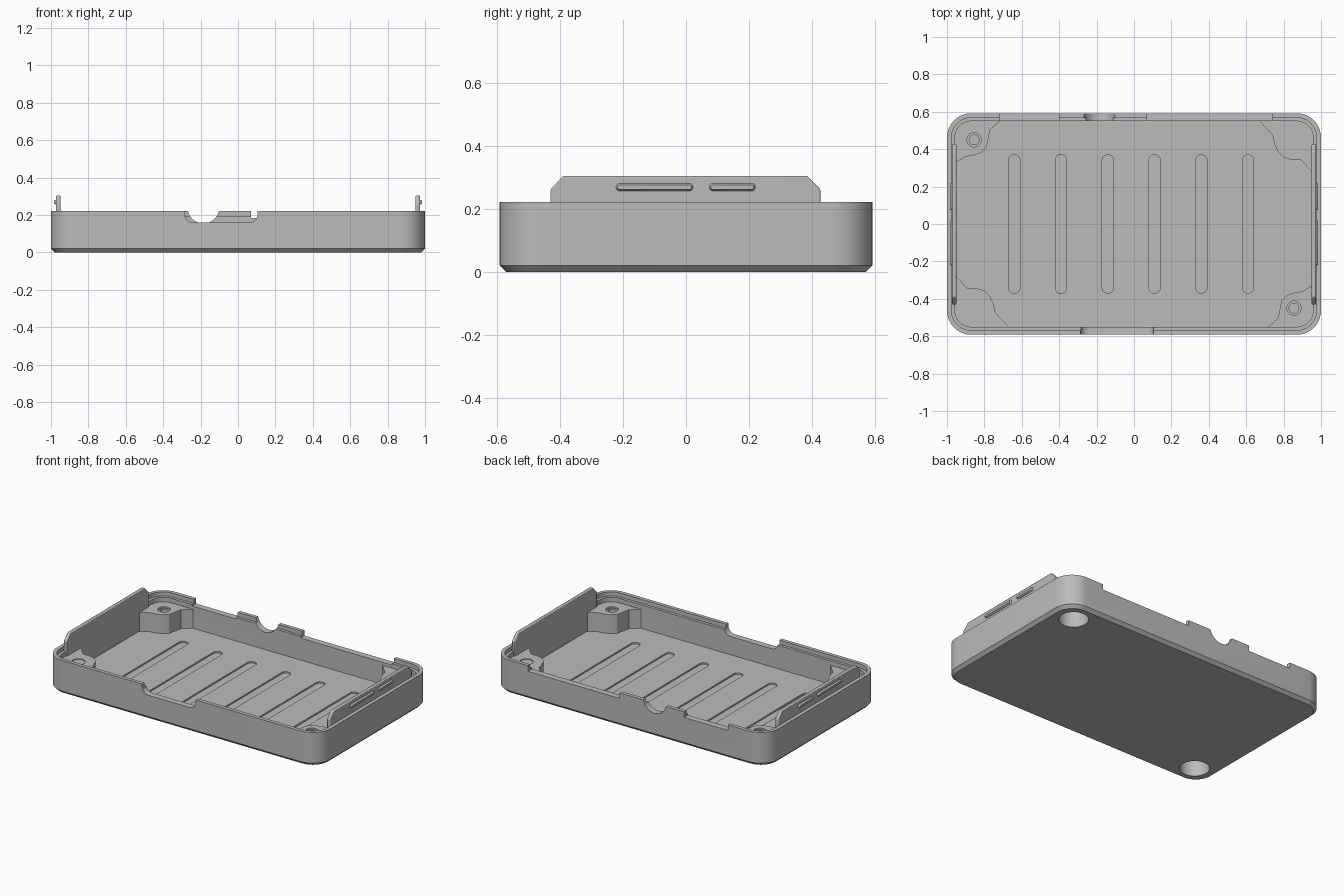
import bpy
import bmesh
from math import cos, sin, pi, radians

cube = bpy.data.objects.get("Cube")
if cube:
    bpy.data.objects.remove(cube, do_unlink=True)

grey = bpy.data.materials.new("plain grey")
grey.use_nodes = True
COLOUR = (0.5, 0.5, 0.5, 1)
grey.diffuse_color = COLOUR
grey.node_tree.nodes["Principled BSDF"].inputs["Base Color"].default_value = COLOUR

HX, HY, TOP, FLOOR, RADIUS = 1.0, 0.592, 0.222, 0.04, 0.13


def finish(name, bm):
    bmesh.ops.recalc_face_normals(bm, faces=bm.faces)
    mesh = bpy.data.meshes.new(name)
    bm.to_mesh(mesh)
    bm.free()
    mesh.materials.append(grey)
    obj = bpy.data.objects.new(name, mesh)
    bpy.context.collection.objects.link(obj)
    return obj


def rounded(hx, hy, r, cx=0, cy=0, steps=10):
    """Outline of a rounded rectangle."""
    pts = []
    for k, (sx, sy) in enumerate([(1, 1), (-1, 1), (-1, -1), (1, -1)]):
        for i in range(steps + 1):
            a = (k + i / steps) * pi / 2
            pts.append((cx + sx * (hx - r) + r * cos(a), cy + sy * (hy - r) + r * sin(a)))
    return pts


def loft(name, rings):
    """Skin a list of equal 3D rings and cap both ends."""
    bm = bmesh.new()
    loops = [[bm.verts.new(p) for p in ring] for ring in rings]
    n = len(loops[0])
    for a, b in zip(loops, loops[1:]):
        for i in range(n):
            j = (i + 1) % n
            bm.faces.new((a[i], a[j], b[j], b[i]))
    bm.faces.new(loops[0])
    bm.faces.new(loops[-1])
    return finish(name, bm)


def prism(name, pts, lo, hi, axis="z"):
    place = {"x": lambda a, b, h: (h, a, b),
             "y": lambda a, b, h: (a, h, b),
             "z": lambda a, b, h: (a, b, h)}[axis]
    return loft(name, [[place(a, b, h) for a, b in pts] for h in (lo, hi)])


def box(name, x0, x1, y0, y1, z0, z1):
    return prism(name, [(x0, y0), (x1, y0), (x1, y1), (x0, y1)], z0, z1)


def disc(x, y, r, steps=32):
    return [(x + r * cos(2 * pi * i / steps), y + r * sin(2 * pi * i / steps)) for i in range(steps)]


def cut(obj, cutters):
    """Subtract the cutters, then discard them."""
    for c in cutters:
        mod = obj.modifiers.new("cut", "BOOLEAN")
        mod.operation, mod.solver, mod.object = "DIFFERENCE", "EXACT", c
    graph = bpy.context.evaluated_depsgraph_get()
    mesh = bpy.data.meshes.new_from_object(obj.evaluated_get(graph))
    obj.modifiers.clear()
    obj.data = mesh
    for c in cutters:
        bpy.data.objects.remove(c, do_unlink=True)


# Tray: chamfered base, outer wall, rim, ledge and floor
levels = [(0.02, 0), (0, 0.02), (0, TOP), (0.024, TOP), (0.024, 0.195), (0.042, 0.195), (0.042, FLOOR)]
tray = loft("tray", [[(x, y, z) for x, y in rounded(HX - d, HY - d, RADIUS - d)] for d, z in levels])

cutters = [
    # front finger notch
    prism("front_notch", rounded(0.195, 0.1, 0.045, -0.09, 0.26), -0.7, -0.5, "y"),
    # rear wall openings on either side of the cable tab
    box("rear_gap_a", -0.72, -0.4, 0.5, 0.7, 0.185, 0.3),
    box("rear_gap_b", 0.07, 0.74, 0.5, 0.7, 0.185, 0.3),
    # round cable opening
    prism("cable_hole", disc(-0.185, 0.24, 0.085), 0.5, 0.7, "y"),
]
# shallow floor grooves
for i in range(6):
    cutters.append(prism("groove", rounded(0.03, 0.37, 0.028, -0.64 + i * 0.25, 0, 6), FLOOR - 0.01, 0.1))
# screw wells in two opposite corners
for s in (1, -1):
    cutters.append(prism("well", disc(s * 0.85, s * 0.45, 0.09), -0.1, 0.13))
cut(tray, cutters)

# Corner posts: two shapes, each repeated by a half turn
corner = [(0.97, 0.46), (0.955, 0.53), (0.94, 0.55), (0.87, 0.57)]
well_edge = [(0.67, 0.57), (0.67, 0.55), (0.74, 0.475), (0.75, 0.43), (0.77, 0.385), (0.8, 0.356),
             (0.835, 0.345), (0.89, 0.345), (0.95, 0.28), (0.97, 0.28)]
plain_edge = [(0.715, 0.57), (0.715, 0.55), (0.77, 0.505), (0.78, 0.45), (0.79, 0.41), (0.82, 0.38),
              (0.86, 0.367), (0.9, 0.36), (0.95, 0.33), (0.97, 0.33)]
parts = [tray]
for s, side in ((1, "left"), (-1, "right")):
    post = prism("well_post_" + side, [(s * x, s * y) for x, y in well_edge + corner], 0.03, 0.165)
    cut(post, [prism("well", disc(s * 0.85, s * 0.45, 0.09), -0.1, 0.13),
               prism("pilot", disc(s * 0.85, s * 0.45, 0.041), 0.16, 0.3)])
    parts.append(post)
    post = prism("screw_post_" + side, [(s * x, -s * y) for x, y in plain_edge + corner], 0.03, 0.165)
    cut(post, [prism("pilot", disc(s * 0.855, -s * 0.45, 0.026), 0.06, 0.3),
               prism("rim", disc(s * 0.855, -s * 0.45, 0.038), 0.155, 0.3)])
    parts.append(post)

    # Side tongue with sloped ends and two snap ridges
    profile = [(-0.43, FLOOR), (0.427, FLOOR), (0.427, 0.262), (0.385, 0.305), (-0.39, 0.305), (-0.43, 0.262)]
    tongue = prism("tongue_" + side, profile, s * 0.95, s * 0.973, "x")
    bev = tongue.modifiers.new("soft edges", "BEVEL")
    bev.width, bev.segments = 0.005, 2
    parts.append(tongue)
    for tag, mid, half in (("long", -0.1, 0.122), ("short", 0.147, 0.073)):
        ridge = loft("snap_ridge_" + tag + "_" + side,
                     [[(s * x, y, z) for y, z in rounded(half - d, 0.012 - d, 0.011 - d, mid, 0.269, 4)]
                      for x, d in ((0.965, 0), (0.977, 0), (0.985, 0.005))])
        parts.append(ridge)

# Smooth the curved walls and keep the edges sharp
bpy.ops.object.select_all(action="DESELECT")
for p in parts:
    p.select_set(True)
bpy.context.view_layer.objects.active = tray
bpy.ops.object.shade_smooth_by_angle(angle=radians(30))
